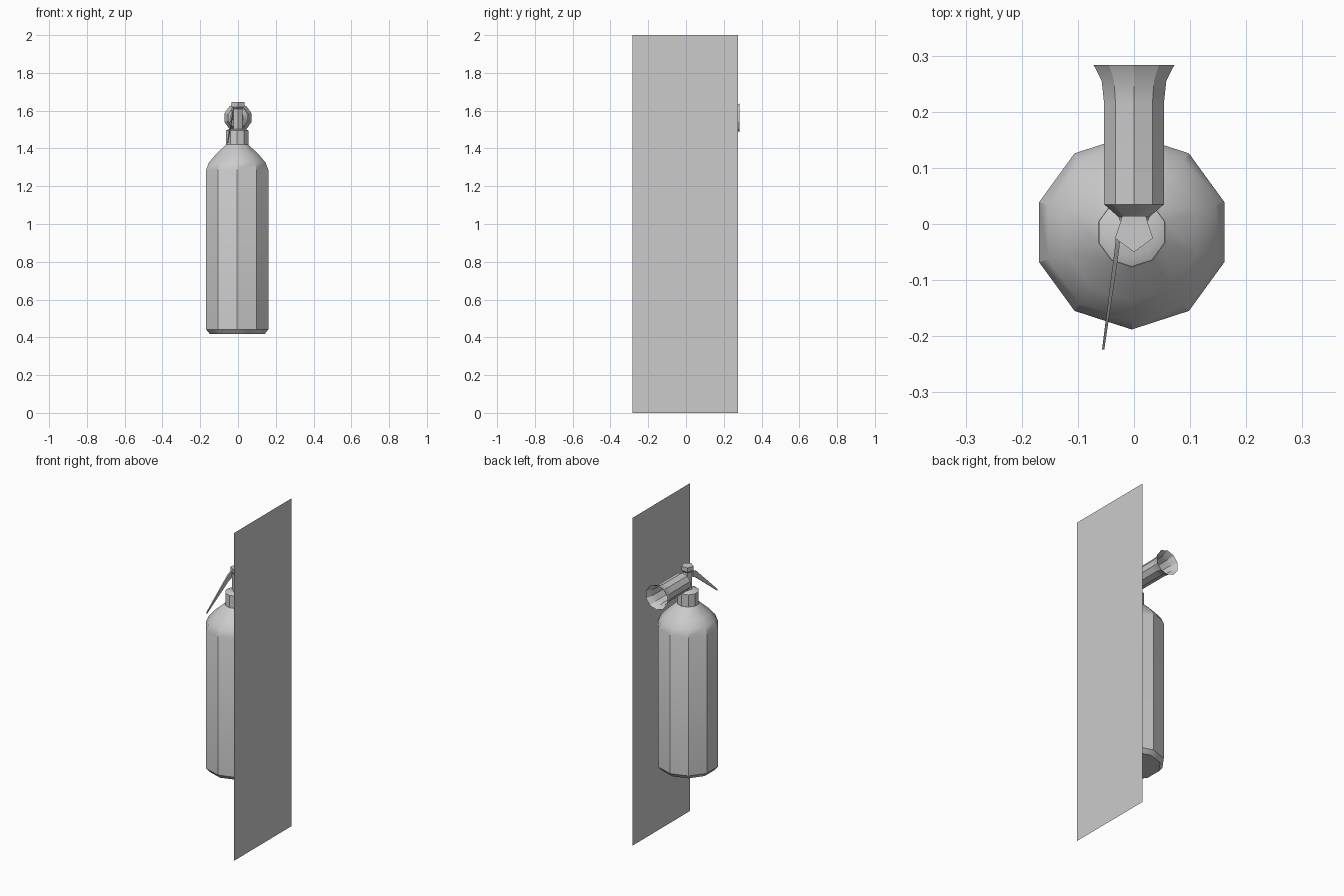
import bpy, bmesh, math
from mathutils import Matrix

cube = bpy.data.objects.get("Cube")
if cube:
    bpy.data.objects.remove(cube, do_unlink=True)

grey = bpy.data.materials.new("plain_grey")
grey.use_nodes = True
grey.diffuse_color = (0.6, 0.6, 0.6, 1)
grey.node_tree.nodes["Principled BSDF"].inputs["Base Color"].default_value = (0.6, 0.6, 0.6, 1)

AXIS_X, AXIS_Y = -0.004, -0.0145


def finish(name, bm, matrix=Matrix(), fix_normals=True):
    if fix_normals:
        bmesh.ops.recalc_face_normals(bm, faces=bm.faces)
    mesh = bpy.data.meshes.new(name)
    bm.to_mesh(mesh)
    bm.free()
    mesh.transform(matrix)
    mesh.materials.append(grey)
    obj = bpy.data.objects.new(name, mesh)
    bpy.context.collection.objects.link(obj)
    bpy.ops.object.select_all(action="DESELECT")
    obj.select_set(True)
    bpy.context.view_layer.objects.active = obj
    bpy.ops.object.shade_smooth_by_angle(angle=math.radians(30))
    return obj


def lathe(name, profile, sides, matrix, cap_end=True):
    """Turn (radius, height) points around z, with a corner on -y."""
    bm = bmesh.new()
    rings = []
    for r, z in profile:
        angles = [math.tau * k / sides - math.pi / 2 for k in range(sides)]
        rings.append([bm.verts.new((r * math.cos(a), r * math.sin(a), z)) for a in angles])
    for low, high in zip(rings, rings[1:]):
        for k in range(sides):
            n = (k + 1) % sides
            bm.faces.new((low[k], low[n], high[n], high[k]))
    bm.faces.new(rings[0][::-1])
    if cap_end:
        bm.faces.new(rings[-1])
    return finish(name, bm, matrix, cap_end)


upright = Matrix.Translation((AXIS_X, AXIS_Y, 0))

# Tank with bevelled foot and rounded shoulder
lathe("tank", [(0.153, 0.418), (0.1735, 0.442), (0.1735, 1.287), (0.157, 1.326),
               (0.122, 1.366), (0.062, 1.42)], 10, upright)

# Neck collar
lathe("neck_collar", [(0.0615, 1.415), (0.0615, 1.495), (0.045, 1.503)], 10, upright)

# Valve stem with a wider cap
lathe("valve_stem", [(0.025, 1.495), (0.025, 1.61), (0.0355, 1.62), (0.0355, 1.645)], 5,
      Matrix.Translation((0, AXIS_Y, 0)))

# Open discharge horn pointing backward
lathe("horn", [(0.027, 0.006), (0.029, 0.0125), (0.056, 0.035), (0.056, 0.215),
               (0.0605, 0.255), (0.0755, 0.283)], 10,
      Matrix.Translation((0, 0, 1.563)) @ Matrix.Rotation(-math.pi / 2, 4, "X"), cap_end=False)

# Tapering squeeze lever
bm = bmesh.new()
sections = [(-0.028, -0.022, 1.6, 0.02, 0.004),
            (-0.031, -0.05, 1.587, 0.02, 0.004),
            (-0.055, -0.224, 1.43, 0.005, 0.002)]
rings = []
for x, y, z, h, w in sections:
    rings.append([bm.verts.new((x + sx * w, y, z + sz * h))
                  for sx, sz in ((-1, -1), (1, -1), (1, 1), (-1, 1))])
for a, b in zip(rings, rings[1:]):
    for k in range(4):
        n = (k + 1) % 4
        bm.faces.new((a[k], a[n], b[n], b[k]))
bm.faces.new(rings[0])
bm.faces.new(rings[-1])
finish("lever", bm)

# Flat back panel beside the tank
bm = bmesh.new()
bm.faces.new([bm.verts.new((0.169, y, z))
              for y, z in ((-0.282, 0), (0.274, 0), (0.274, 2), (-0.282, 2))])
finish("wall_panel", bm, fix_normals=False)
